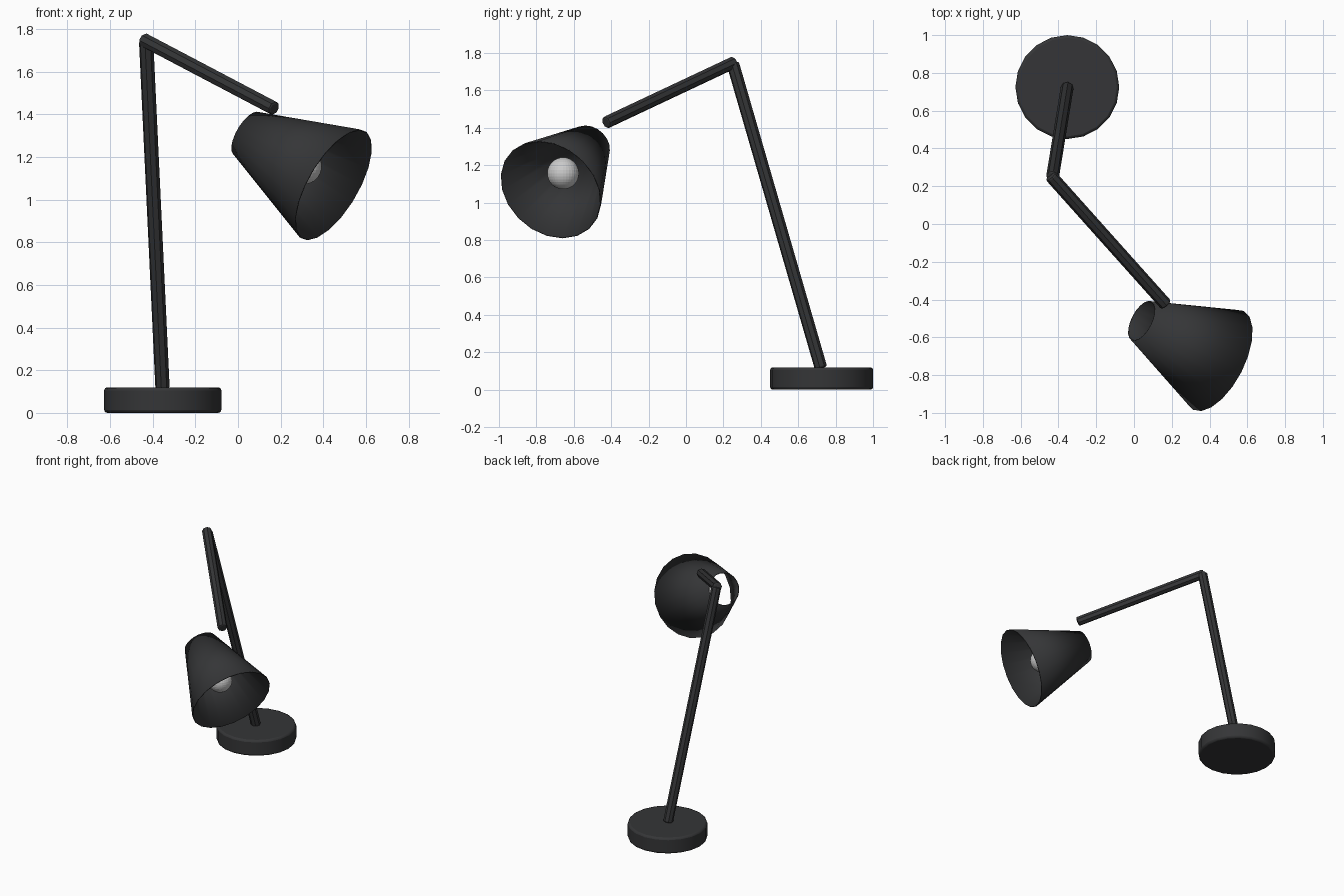
import bpy, math
from mathutils import Vector

if "Cube" in bpy.data.objects:
    bpy.data.objects.remove(bpy.data.objects["Cube"])

dark = bpy.data.materials.new("dark_metal")
dark.diffuse_color = (0.035, 0.036, 0.038, 1)
dark.use_nodes = True
dark.node_tree.nodes["Principled BSDF"].inputs["Base Color"].default_value = dark.diffuse_color


def finish(name, bevel=0, mat=dark):
    ob = bpy.context.object
    ob.name = name
    if mat:
        ob.data.materials.append(mat)
    if bevel:
        m = ob.modifiers.new("bevel", 'BEVEL')
        m.width, m.segments, m.limit_method = bevel, 2, 'ANGLE'
        m.angle_limit = math.radians(60)
    return ob


def between(a, b):
    a, b = Vector(a), Vector(b)
    d = b - a
    return (a + b) / 2, d.length, d.to_track_quat('Z', 'Y').to_euler()


def rod(name, a, b, r):
    mid, length, rot = between(a, b)
    bpy.ops.mesh.primitive_cylinder_add(vertices=8, radius=r, depth=length,
                                        location=mid, rotation=rot)
    finish(name, 0.01)


# Round base
bpy.ops.mesh.primitive_cylinder_add(vertices=20, radius=0.275, depth=0.12,
                                    location=(-0.353, 0.725, 0.06))
finish("base", 0.014)
bpy.ops.object.shade_smooth_by_angle(angle=math.radians(30))

# Two straight arms meeting at the elbow
rod("lower_arm", (-0.354, 0.722, 0.115), (-0.431, 0.25, 1.745), 0.034)
rod("upper_arm", (-0.442, 0.256, 1.75), (0.17, -0.428, 1.428), 0.034)

# Open conical shade, with a hole at the narrow end
mid, length, rot = between((0.04, -0.513, 1.31), (0.447, -0.722, 1.07))
bpy.ops.mesh.primitive_cone_add(vertices=20, radius1=0.116, radius2=0.294,
                                depth=length, end_fill_type='NOTHING',
                                location=mid, rotation=rot)
shade = finish("shade")
bpy.ops.object.shade_smooth_by_angle(angle=math.radians(30))
m = shade.modifiers.new("thickness", 'SOLIDIFY')
m.thickness, m.offset = 0.006, -1

# Light bulb
bpy.ops.mesh.primitive_uv_sphere_add(segments=32, ring_count=16, radius=0.085,
                                     location=(0.308, -0.657, 1.157))
finish("bulb", mat=None)
